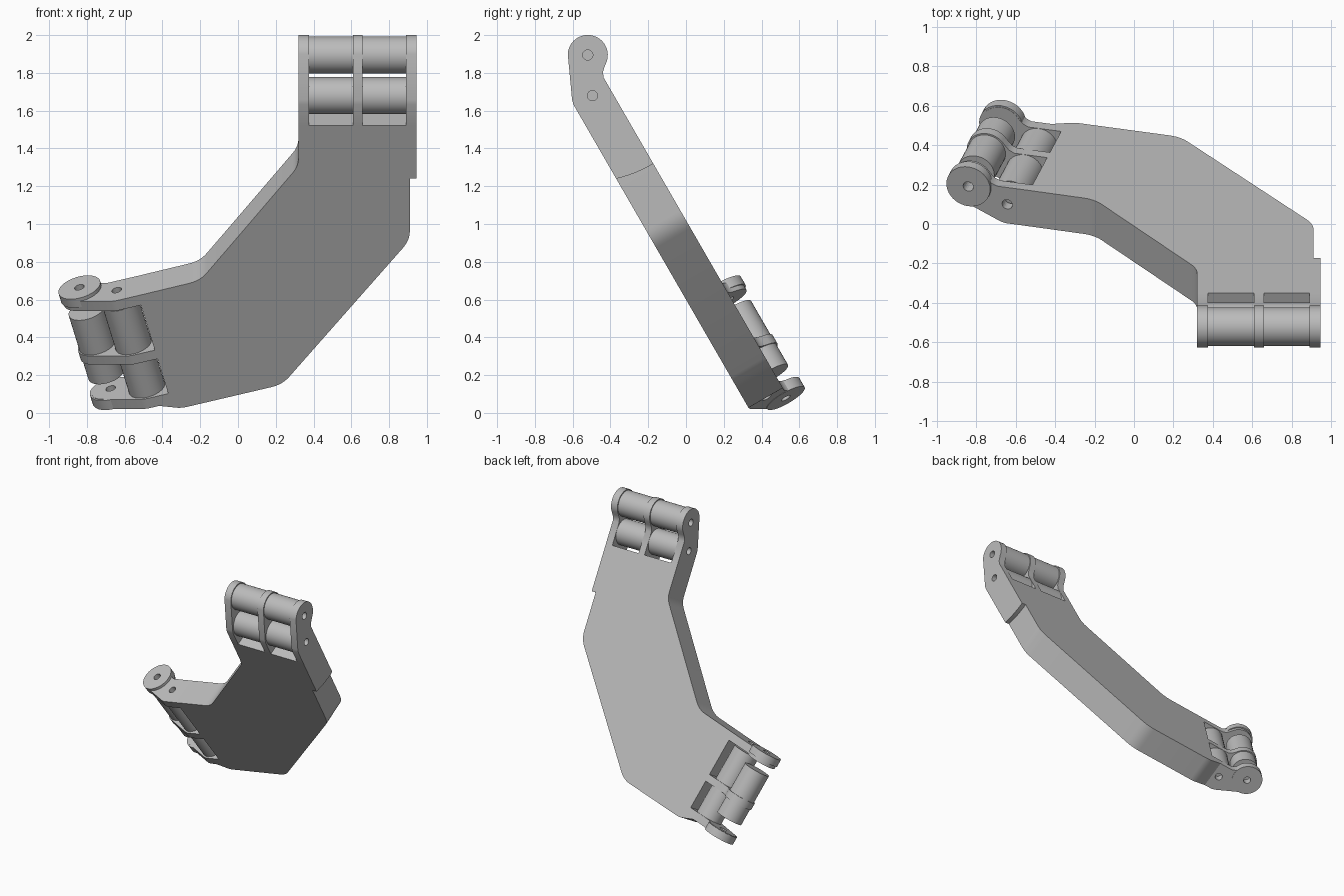
import bpy, bmesh, math
from mathutils import Vector

if "Cube" in bpy.data.objects:
    bpy.data.objects.remove(bpy.data.objects["Cube"], do_unlink=True)

grey = bpy.data.materials.new("plain grey")
grey.use_nodes = True
grey.diffuse_color = (0.5, 0.5, 0.5, 1)
grey.node_tree.nodes["Principled BSDF"].inputs["Base Color"].default_value = (0.5, 0.5, 0.5, 1)

FRONT, BACK = 0.30, 0.51        # plate faces, measured through the thickness
FLOOR = -0.316                  # pocket floor, measured back from the outer pin
PIN_W, PIN2 = 0.497, (-0.199, 0.411)
LEAN = math.radians(30)
TURN = math.radians(15)


def lean(x, v, w):
    """Plate coordinates (across, up the plate, through it) to world."""
    s, c = math.sin(LEAN), math.cos(LEAN)
    return Vector((x, c * w - s * v, c * v + s * w))


def top_end(t, w, s):
    return lean(0.32 + s, 1.901 + t, w)


def low_xy(t, s):
    c, n = math.cos(TURN), math.sin(TURN)
    return -0.84 - t * c + s * n, 0.481 - t * n - s * c


def low_end(t, w, s):
    return lean(*low_xy(t, s), w)


def prism(name, pts, lo, hi, place, smooth=True):
    """Extrude a 2D profile from lo to hi in the given frame."""
    bm = bmesh.new()
    rings = [[bm.verts.new(place(a, b, h)) for a, b in pts] for h in (lo, hi)]
    bm.faces.new(rings[0])
    bm.faces.new(rings[1][::-1])
    n = len(pts)
    for i in range(n):
        j = (i + 1) % n
        bm.faces.new((rings[0][i], rings[1][i], rings[1][j], rings[0][j]))
    bmesh.ops.recalc_face_normals(bm, faces=bm.faces[:])
    mesh = bpy.data.meshes.new(name)
    bm.to_mesh(mesh)
    bm.free()
    mesh.materials.append(grey)
    ob = bpy.data.objects.new(name, mesh)
    bpy.context.collection.objects.link(ob)
    if smooth:
        bpy.ops.object.select_all(action='DESELECT')
        ob.select_set(True)
        bpy.context.view_layer.objects.active = ob
        bpy.ops.object.shade_smooth_by_angle(angle=math.radians(30))
    return ob


def arc(ct, cw, r, a0, a1, n):
    angles = [math.radians(a0 + (a1 - a0) * i / n) for i in range(n + 1)]
    return [(ct + r * math.cos(a), cw + r * math.sin(a)) for a in angles]


def disc(ct, cw, r, n=40):
    return arc(ct, cw, r, 0, 360, n)[:-1]


def rounded(corners):
    """Round each (x, y, size) corner with a short curve."""
    out = []
    for i, (x, y, r) in enumerate(corners):
        p = Vector((x, y))
        if not r:
            out.append((x, y))
            continue
        a = p + (Vector(corners[i - 1][:2]) - p).normalized() * r
        b = p + (Vector(corners[(i + 1) % len(corners)][:2]) - p).normalized() * r
        for k in range(7):
            f = k / 6
            q = a * (1 - f) ** 2 + p * 2 * f * (1 - f) + b * f * f
            out.append((q.x, q.y))
    return out


def drill(ob, place):
    """Cut both pin holes through a lug."""
    for t, w in ((0, PIN_W), PIN2):
        cutter = prism("hole_cutter", disc(t, w, 0.027, 20), -0.1, 0.8, place, False)
        cutter.hide_render = True
        mod = ob.modifiers.new("pin_hole", 'BOOLEAN')
        mod.operation, mod.solver, mod.object = 'DIFFERENCE', 'EXACT', cutter
        bpy.ops.object.select_all(action='DESELECT')
        bpy.context.view_layer.objects.active = ob
        ob.select_set(True)
        bpy.ops.object.modifier_apply(modifier=mod.name)
        bpy.data.objects.remove(cutter, do_unlink=True)


# Bent main plate
outline = [
    (0.32, 1.585, 0), (0.32, 1.335, 0.05), (-0.2, 0.635, 0.06),
    (*low_xy(FLOOR, 0.02), 0), (*low_xy(FLOOR, 0.65), 0), (*low_xy(-0.25, 0.65), 0),
    (*low_xy(-0.25, 0.70), 0), (*low_xy(-0.36, 0.744), 0.03),
    (0.235, 0.0, 0.06), (0.91, 0.883, 0.06), (0.91, 1.585, 0),
]
prism("bent_plate", rounded(outline), FRONT, BACK, lean)

# Hinge lugs: a knuckle around the outer pin, running into the plate
lug = ([(FLOOR - 0.004, FRONT), (-0.19, FRONT), (-0.165, 0.306)]
       + arc(0, PIN_W, 0.106, -57, 138, 28)
       + [(-0.10, 0.541), (-0.118, 0.522), (-0.145, BACK), (FLOOR - 0.004, BACK)])
for end, place, spans in (("upper", top_end, ((0, 0.055), (0.288, 0.34), (0.57, 0.625))),
                          ("lower", low_end, ((0.02, 0.08), (0.365, 0.42), (0.64, 0.70)))):
    for side, (lo, hi) in zip(("inner", "middle", "outer"), spans):
        ob = prism(f"{end}_{side}_lug", lug, lo, hi, place)
        if side != "middle":
            drill(ob, place)

# Raised pad below the upper outer lug, ending in an arc about the pin
reach = 0.672
pad = [(-math.sqrt(reach ** 2 - (w - PIN_W) ** 2), w)
       for w in (FRONT + (BACK - FRONT) * i / 8 for i in range(9))]
pad += [(FLOOR, BACK), (FLOOR, FRONT)]
prism("upper_side_pad", pad, 0.585, 0.625, top_end)

# Round cheeks on the lower outer pin
for side, lo, hi in (("inner", 0, 0.055), ("outer", 0.642, 0.702)):
    drill(prism(f"lower_{side}_cheek", disc(0, PIN_W, 0.115), lo, hi, low_end), low_end)

# Barrels between the lugs
for name, place, pin, spans in (
        ("upper_outer_barrel", top_end, (0, PIN_W), ((0.055, 0.288), (0.34, 0.57))),
        ("upper_inner_barrel", top_end, PIN2, ((0.055, 0.288), (0.34, 0.57))),
        ("lower_outer_barrel", low_end, (0, PIN_W), ((0.145, 0.365), (0.42, 0.55))),
        ("lower_inner_barrel", low_end, PIN2, ((0.09, 0.365), (0.42, 0.64)))):
    for i, (lo, hi) in enumerate(spans):
        prism(f"{name}_{i + 1}", disc(*pin, 0.098), lo, hi, place)
